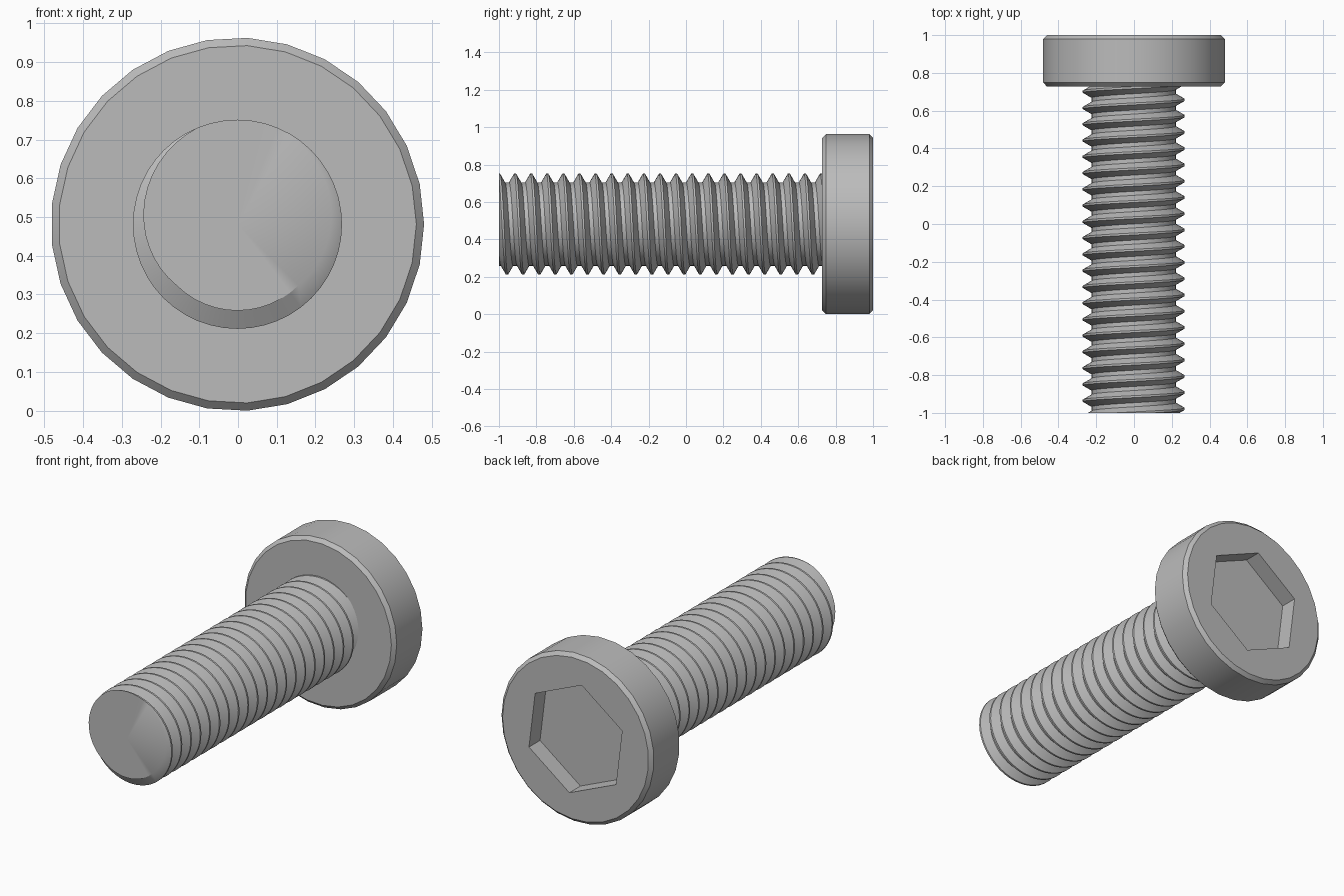
import bpy
import bmesh
from math import sin, cos, pi, radians, tau

cube = bpy.data.objects.get("Cube")
if cube:
    bpy.data.objects.remove(cube, do_unlink=True)

# Sizes
CX, CZ = -0.0014, 0.4813            # screw axis, running along y
HEAD_R, HEAD_SIDES, CHAMFER = 0.482, 29, 0.02
HEAD_FRONT, HEAD_BACK, TIP = 0.728, 1.0, -1.0
SOCKET_R, SOCKET_DEPTH, SOCKET_TURN = 0.32, 0.10, radians(37)
CREST_R, ROOT_R, STEPS = 0.27, 0.223, 48
PITCH = 0.0861

steel = bpy.data.materials.new("steel_grey")
steel.use_nodes = True
colour = (0.5, 0.5, 0.5, 1)
steel.diffuse_color = colour
steel.node_tree.nodes["Principled BSDF"].inputs["Base Color"].default_value = colour


def finish(bm, name):
    bmesh.ops.recalc_face_normals(bm, faces=bm.faces)
    mesh = bpy.data.meshes.new(name)
    bm.to_mesh(mesh)
    bm.free()
    obj = bpy.data.objects.new(name, mesh)
    bpy.context.collection.objects.link(obj)
    mesh.materials.append(steel)
    bpy.ops.object.select_all(action='DESELECT')
    obj.select_set(True)
    bpy.context.view_layer.objects.active = obj
    bpy.ops.object.shade_smooth_by_angle(angle=radians(30))
    return obj


def ring(bm, radius, y, sides, turn=0.0):
    angles = [turn + tau * i / sides for i in range(sides)]
    return [bm.verts.new((CX + radius * cos(a), y, CZ + radius * sin(a))) for a in angles]


def bridge(bm, a, b):
    for i in range(len(a)):
        j = (i + 1) % len(a)
        bm.faces.new((a[i], a[j], b[j], b[i]))


def loop_edges(bm, verts):
    return [bm.edges.get((verts[i - 1], verts[i])) for i in range(len(verts))]


# Chamfered head with hexagonal socket
bm = bmesh.new()
profile = [(HEAD_R - CHAMFER, HEAD_FRONT), (HEAD_R, HEAD_FRONT + CHAMFER),
           (HEAD_R, HEAD_BACK - CHAMFER), (HEAD_R - CHAMFER, HEAD_BACK)]
rings = [ring(bm, r, y, HEAD_SIDES) for r, y in profile]
for a, b in zip(rings, rings[1:]):
    bridge(bm, a, b)
bm.faces.new(rings[0])
rim = ring(bm, SOCKET_R, HEAD_BACK, 6, SOCKET_TURN)
floor = ring(bm, SOCKET_R, HEAD_BACK - SOCKET_DEPTH, 6, SOCKET_TURN)
bridge(bm, rim, floor)
bm.faces.new(floor)
bmesh.ops.triangle_fill(bm, use_beauty=True,
                        edges=loop_edges(bm, rings[-1]) + loop_edges(bm, rim))
finish(bm, "head")

# Threaded shaft: a right-handed helical strip whose turns join edge to edge
bm = bmesh.new()
thread = [(-PITCH / 16, CREST_R), (PITCH / 16, CREST_R),
          (PITCH * 3 / 8, ROOT_R), (PITCH * 5 / 8, ROOT_R)]
turns = int((HEAD_FRONT - TIP) / PITCH) + 5
rows = []
for i in range(turns * STEPS + 1):
    a = tau * i / STEPS
    y0 = TIP + PITCH * (i / STEPS - 2)
    rows.append([bm.verts.new((CX + r * sin(a), y0 + dy, CZ + r * cos(a)))
                 for dy, r in thread])
for i in range(len(rows) - 1 - STEPS):
    low = rows[i] + [rows[i + STEPS][0]]
    high = rows[i + 1] + [rows[i + 1 + STEPS][0]]
    for k in range(4):
        bm.faces.new((low[k], low[k + 1], high[k + 1], high[k]))

# Trim both ends flat and cap them
for y, side in ((TIP, -1), (HEAD_FRONT + 0.01, 1)):
    bmesh.ops.bisect_plane(bm, geom=bm.verts[:] + bm.edges[:] + bm.faces[:], dist=1e-6,
                           plane_co=(0, y, 0), plane_no=(0, side, 0), clear_outer=True)
bmesh.ops.delete(bm, geom=[v for v in bm.verts if not v.link_faces], context='VERTS')
for y in (TIP, HEAD_FRONT + 0.01):
    centre = bm.verts.new((CX, y, CZ))
    border = [e for e in bm.edges if e.is_boundary
              and all(abs(v.co.y - y) < 1e-4 for v in e.verts)]
    for e in border:
        bm.faces.new((e.verts[0], e.verts[1], centre))
finish(bm, "threaded_shaft")
